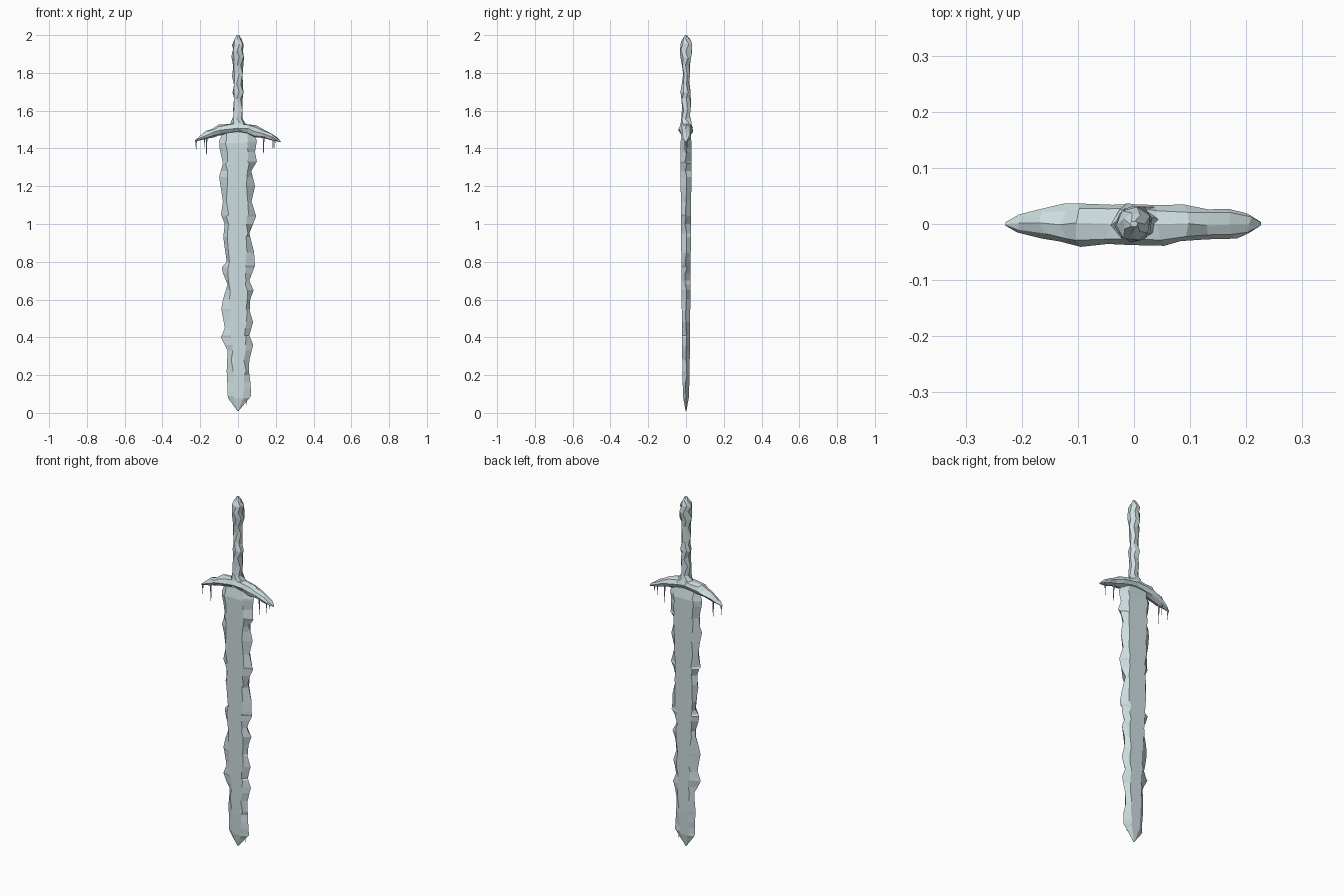
import bpy, bmesh, math, random
from mathutils import Vector

random.seed(7)


def loft(name, rings):
    """Skin a list of equal-length point rings and cap the ends."""
    bm = bmesh.new()
    rows = [[bm.verts.new(p) for p in ring] for ring in rings]
    n = len(rows[0])
    for a, b in zip(rows, rows[1:]):
        for i in range(n):
            j = (i + 1) % n
            bm.faces.new((a[i], a[j], b[j], b[i]))
    bm.faces.new(rows[0])
    bm.faces.new(rows[-1])
    bmesh.ops.recalc_face_normals(bm, faces=bm.faces)
    mesh = bpy.data.meshes.new(name)
    bm.to_mesh(mesh)
    bm.free()
    ob = bpy.data.objects.new(name, mesh)
    bpy.context.collection.objects.link(ob)
    mat = bpy.data.materials.get("ice") or bpy.data.materials.new("ice")
    mat.diffuse_color = (0.62, 0.73, 0.75, 1)
    mesh.materials.append(mat)
    return ob


def interp(pts, z):
    for (z0, v0), (z1, v1) in zip(pts, pts[1:]):
        if z0 <= z <= z1:
            return v0 + (v1 - v0) * (z - z0) / (z1 - z0)
    return pts[-1][1]


def jit(a):
    return random.uniform(-a, a)


# blade: chipped edges either side of a flat central face
left = [(.01, -.003), (.04, -.025), (.08, -.054), (.12, -.055), (.22, -.06), (.33, -.055),
        (.4, -.09), (.45, -.07), (.55, -.088), (.6, -.08), (.68, -.055), (.74, -.08),
        (.77, -.086), (.8, -.06), (.93, -.078), (1.0, -.07), (1.05, -.09), (1.12, -.08),
        (1.25, -.1), (1.32, -.08), (1.4, -.097), (1.44, -.1), (1.49, -.075)]
right = [(.01, .003), (.06, .045), (.09, .07), (.16, .066), (.22, .058), (.28, .06),
         (.36, .08), (.41, .06), (.48, .08), (.54, .062), (.6, .065), (.65, .082),
         (.7, .06), (.78, .09), (.85, .085), (.95, .06), (1.04, .096), (1.12, .072),
         (1.2, .09), (1.28, .07), (1.33, .1), (1.38, .09), (1.44, .1), (1.49, .075)]
flat_l = [(.01, -.002), (.08, -.022), (.2, -.028), (.8, -.05), (1.43, -.064), (1.49, -.06)]
flat_r = [(.01, .002), (.08, .028), (.2, .036), (.8, .046), (1.43, .054), (1.49, .05)]
thick = [(.01, .002), (.08, .015), (.2, .019), (.6, .023), (1.43, .03), (1.49, .018)]
rings = []
for z in sorted({p[0] for p in left + right + flat_l}):
    k = min(1, max(0, (z - .03) / .1))
    xl, xr, t = interp(left, z), interp(right, z), interp(thick, z)
    fl = [max(interp(flat_l, z) + jit(.007) * k, xl + .001) for _ in "ab"]
    fr = [min(interp(flat_r, z) + jit(.007) * k, xr - .001) for _ in "ab"]
    rings.append([(xl, jit(.006) * k, z), (fl[0], -t, z), (fr[0], -t, z),
                  (xr, jit(.006) * k, z), (fr[1], t, z), (fl[1], t, z)])
loft("blade", rings)

# crossguard: drooping rough bar, rows are x, bottom z, top z, half depth
guard = [(-.229, 1.434, 1.442, .003), (-.205, 1.442, 1.462, .015), (-.165, 1.452, 1.494, .025),
         (-.125, 1.462, 1.508, .032), (-.095, 1.469, 1.526, .037), (-.045, 1.477, 1.532, .033),
         (0, 1.48, 1.54, .035), (.045, 1.475, 1.532, .035), (.09, 1.459, 1.521, .031),
         (.13, 1.455, 1.502, .027), (.175, 1.444, 1.482, .027), (.205, 1.438, 1.459, .018),
         (.226, 1.432, 1.438, .003)]
rings = []
for x, zb, zt, d in guard:
    c, h, k = (zb + zt) / 2, (zt - zb) / 2, min(1, d / .03)
    rings.append([(x + jit(.009) * k, d * 1.05 * math.sin(a) + jit(.003) * k,
                   c + h * math.cos(a) + jit(.003) * k)
                  for a in (math.tau * i / 8 for i in range(8))])
loft("crossguard", rings)

# grip and pommel: rows are z, half width x, half depth y
grip = [(1.5, .06, .034), (1.535, .038, .031), (1.56, .025, .024), (1.61, .027, .023),
        (1.66, .024, .025), (1.7, .03, .026), (1.74, .024, .02), (1.79, .028, .018),
        (1.84, .026, .023), (1.88, .031, .029), (1.92, .027, .035), (1.955, .029, .031),
        (1.98, .018, .018), (2.0, .007, .005)]
rings = []
for n, (z, rx, ry) in enumerate(grip):
    k = min(1, rx / .025) * (n < len(grip) - 1)
    rings.append([(rx * 1.04 * math.cos(a) + jit(.003) * k, ry * 1.04 * math.sin(a) + jit(.003) * k,
                   z + jit(.009) * k)
                  for a in (math.tau * (i + .5 * (n % 2)) / 7 for i in range(7))])
loft("grip", rings)

# icicles: x, y, top z, tip z, radius
for x, y, zt, zb, r in [(-.222, 0, 1.442, 1.385, .005), (-.167, -.005, 1.47, 1.345, .006),
                        (-.178, .006, 1.465, 1.395, .004), (.135, 0, 1.47, 1.352, .006),
                        (.185, -.006, 1.455, 1.385, .005), (.195, .006, 1.45, 1.4, .004),
                        (.046, 0, .085, .045, .004)]:
    levels = [(zt, r), (zt - .35 * (zt - zb), r * .6), (zb, r * .08)]
    loft("icicle", [[(x + q * math.cos(a), y + q * math.sin(a), z)
                     for a in (math.tau * i / 5 for i in range(5))] for z, q in levels])
